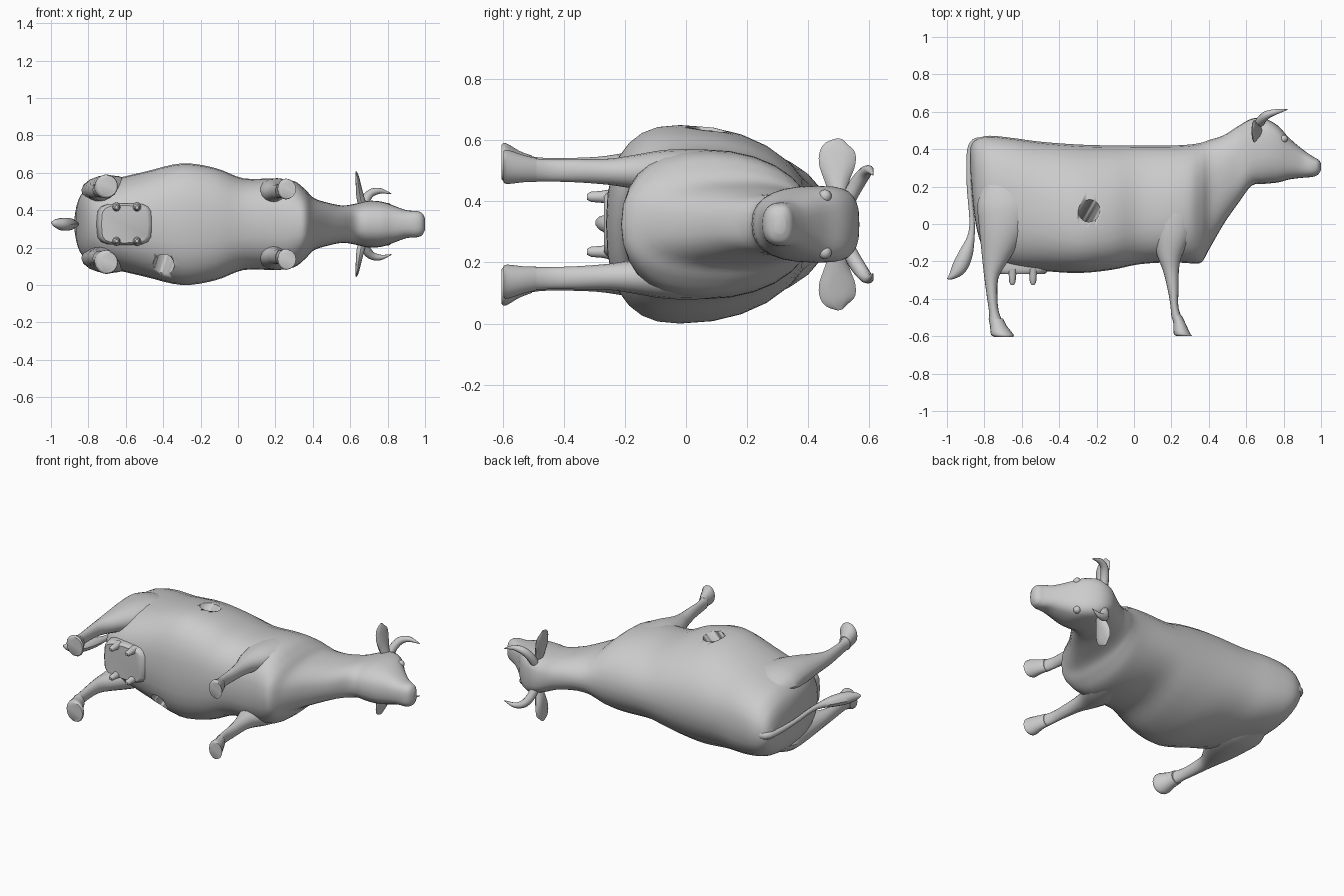
import bpy, bmesh, math
from mathutils import Vector

MID = 0.325  # height of the animal's centre plane, as it lies on its side
N = 28


def material(name, rgb):
    m = bpy.data.materials.new(name)
    m.diffuse_color = (*rgb, 1)
    return m


GREY = material("plain grey", (0.6, 0.6, 0.6))


def spline(rows, steps):
    """Smoothly interpolate every column of a table of stations."""
    out = []
    for i in range(len(rows) - 1):
        a, b = rows[max(i - 1, 0)], rows[i]
        c, d = rows[i + 1], rows[min(i + 2, len(rows) - 1)]
        for k in range(steps):
            t = k / steps
            out.append([0.5 * (2 * q + (r - p) * t + (2 * p - 5 * q + 4 * r - s) * t * t
                               + (3 * q - p - 3 * r + s) * t ** 3)
                        for p, q, r, s in zip(a, b, c, d)])
    return out + [list(rows[-1])]


def smooth(ob, angle=40):
    bpy.ops.object.select_all(action='DESELECT')
    ob.select_set(True)
    bpy.context.view_layer.objects.active = ob
    bpy.ops.object.shade_smooth_by_angle(angle=math.radians(angle))


def loft(name, rings):
    bm = bmesh.new()
    vs = [[bm.verts.new((x, y, w + MID)) for x, y, w in r] for r in rings]
    n = len(vs[0])
    for a, b in zip(vs, vs[1:]):
        for i in range(n):
            j = (i + 1) % n
            bm.faces.new((a[i], a[j], b[j], b[i]))
    bm.faces.new(vs[0])
    bm.faces.new(vs[-1])
    bmesh.ops.recalc_face_normals(bm, faces=bm.faces)
    me = bpy.data.meshes.new(name)
    bm.to_mesh(me)
    bm.free()
    me.materials.append(GREY)
    ob = bpy.data.objects.new(name, me)
    bpy.context.collection.objects.link(ob)
    smooth(ob)
    return ob


def power(v, e):
    return math.copysign(abs(v) ** e, v)


def body_ring(x, top, bot, half, mid, sq):
    """Egg-shaped section; a smaller sq makes the upper part boxier."""
    ring = []
    for i in range(N):
        t = math.tau * i / N
        c, s = math.cos(t), math.sin(t)
        if s >= 0:
            ring.append((x, mid + (top - mid) * power(s, min(sq, 1)), half * power(c, sq)))
        else:
            ring.append((x, mid + (mid - bot) * power(s, 0.8), half * power(c, 0.8)))
    return ring


def leg_ring(y, x0, x1, w, half, side, sq=1):
    ring = []
    for i in range(16):
        c, s = math.cos(math.tau * i / 16), math.sin(math.tau * i / 16)
        ring.append(((x0 + x1) / 2 + (x1 - x0) / 2 * power(c, sq), y,
                     side * (w + half * power(s, sq))))
    return ring


def sweep(name, rows, ref, side=1, n=10, steps=4):
    """Tube through x, y, w points with two cross radii; ref fixes its twist."""
    pts = spline(rows, steps)
    rings = []
    for k, (x, y, w, ra, rb) in enumerate(pts):
        p, q = pts[max(k - 1, 0)], pts[min(k + 1, len(pts) - 1)]
        d = (Vector(q[:3]) - Vector(p[:3])).normalized()
        u = d.cross(Vector(ref)).normalized()
        v = d.cross(u)
        ring = [Vector((x, y, w)) + u * ra * math.cos(math.tau * i / n)
                + v * rb * math.sin(math.tau * i / n) for i in range(n)]
        rings.append([(c.x, c.y, c.z * side) for c in ring])
    return loft(name, rings)


# trunk, neck and head: x, top, bottom, half width, widest line, upper squareness
body = loft("body", [body_ring(*r) for r in spline([
    (-0.875, 0.41, 0.30, 0.03, 0.36, 1), (-0.86, 0.44, 0.10, 0.11, 0.25, 0.9),
    (-0.83, 0.46, -0.07, 0.17, 0.18, 0.85), (-0.77, 0.472, -0.19, 0.215, 0.14, 0.82),
    (-0.65, 0.46, -0.235, 0.245, 0.10, 0.8), (-0.50, 0.44, -0.25, 0.28, 0.04, 0.9),
    (-0.30, 0.425, -0.262, 0.325, -0.02, 0.95), (-0.12, 0.42, -0.245, 0.30, -0.01, 0.95),
    (0.03, 0.42, -0.215, 0.245, 0.04, 0.95), (0.20, 0.42, -0.205, 0.245, 0.06, 0.95),
    (0.30, 0.425, -0.21, 0.23, 0.08, 0.95), (0.36, 0.435, -0.205, 0.185, 0.12, 0.95),
    (0.405, 0.45, -0.13, 0.14, 0.18, 0.95), (0.48, 0.475, 0.00, 0.115, 0.24, 0.9),
    (0.56, 0.525, 0.115, 0.10, 0.32, 0.8), (0.63, 0.563, 0.205, 0.11, 0.40, 0.65),
    (0.70, 0.563, 0.215, 0.125, 0.43, 0.6), (0.77, 0.525, 0.222, 0.12, 0.41, 0.6),
    (0.83, 0.46, 0.238, 0.10, 0.36, 0.65), (0.90, 0.40, 0.247, 0.075, 0.325, 0.75),
    (0.955, 0.362, 0.252, 0.07, 0.31, 0.8), (0.985, 0.345, 0.265, 0.058, 0.31, 0.8),
    (1.0, 0.325, 0.29, 0.03, 0.308, 0.9)], 4)])

# slanted round tunnel from the upper flank to the belly
start, end = Vector((-0.24, 0.07, 0.635)), Vector((-0.40, -0.205, 0.10))
axis = end - start
bpy.ops.mesh.primitive_cylinder_add(vertices=32, radius=0.057, depth=axis.length * 1.5,
                                    location=(start + end) / 2,
                                    rotation=axis.to_track_quat('Z', 'Y').to_euler())
tunnel = bpy.context.object
tunnel.name = "tunnel_cutter"
tunnel.data.materials.append(GREY)
smooth(tunnel)
cut = body.modifiers.new("tunnel", 'BOOLEAN')
cut.object, cut.operation, cut.solver = tunnel, 'DIFFERENCE', 'EXACT'
tunnel.hide_render = True
tunnel.hide_set(True)

# legs: y, rear x, front x, sideways centre, half thickness
FRONT = [(0.20, 0.12, 0.28, 0.17, 0.03), (0.10, 0.09, 0.33, 0.175, 0.065),
         (-0.05, 0.10, 0.31, 0.175, 0.07), (-0.17, 0.125, 0.255, 0.172, 0.055),
         (-0.25, 0.155, 0.24, 0.172, 0.043), (-0.35, 0.18, 0.238, 0.175, 0.038),
         (-0.44, 0.195, 0.237, 0.176, 0.036), (-0.50, 0.20, 0.255, 0.178, 0.038)]
REAR = [(0.25, -0.78, -0.62, 0.18, 0.03), (0.12, -0.835, -0.54, 0.18, 0.075),
        (0.00, -0.83, -0.56, 0.182, 0.08), (-0.10, -0.82, -0.61, 0.182, 0.07),
        (-0.20, -0.81, -0.675, 0.18, 0.054), (-0.29, -0.80, -0.725, 0.178, 0.043),
        (-0.40, -0.785, -0.73, 0.18, 0.037), (-0.47, -0.775, -0.722, 0.182, 0.036),
        (-0.515, -0.775, -0.705, 0.184, 0.04)]
FRONT_HOOF = [(-0.49, 0.20, 0.255, 0.178, 0.039), (-0.53, 0.21, 0.275, 0.182, 0.044),
              (-0.585, 0.212, 0.30, 0.188, 0.056), (-0.598, 0.225, 0.31, 0.188, 0.05)]
REAR_HOOF = [(-0.505, -0.778, -0.70, 0.184, 0.041), (-0.545, -0.77, -0.68, 0.192, 0.048),
             (-0.59, -0.765, -0.645, 0.202, 0.064), (-0.605, -0.745, -0.645, 0.204, 0.056)]

for side, label in ((1, "upper"), (-1, "lower")):
    for name, rows in (("front_leg", FRONT), ("rear_leg", REAR),
                       ("front_hoof", FRONT_HOOF), ("rear_hoof", REAR_HOOF)):
        loft(f"{label}_{name}", [leg_ring(*r, side) for r in spline(rows, 3)])

    # horn: curves outward, then forward to a point
    sweep(f"{label}_horn", [(0.665, 0.525, 0.07, 0.025, 0.025), (0.68, 0.555, 0.125, 0.025, 0.025),
                            (0.71, 0.583, 0.165, 0.022, 0.022), (0.76, 0.60, 0.178, 0.015, 0.015),
                            (0.82, 0.612, 0.162, 0.002, 0.002)], (0, 1, 0), side)

    # ear: flat leaf pointing sideways
    sweep(f"{label}_ear", [(0.67, 0.50, 0.09, 0.025, 0.022), (0.655, 0.495, 0.14, 0.04, 0.022),
                           (0.645, 0.495, 0.20, 0.06, 0.016), (0.638, 0.498, 0.25, 0.052, 0.01),
                           (0.632, 0.505, 0.28, 0.008, 0.003)], (1, 0, 0), side)

    # low eye and nostril bumps
    for name, loc, r in (("eye", (0.80, 0.455, 0.092), 0.022),
                         ("nostril", (0.968, 0.325, 0.046), 0.016)):
        bpy.ops.mesh.primitive_uv_sphere_add(segments=12, ring_count=8, radius=r,
                                             location=(loc[0], loc[1], MID + side * loc[2]))
        ob = bpy.context.object
        ob.name = f"{label}_{name}"
        ob.data.materials.append(GREY)
        smooth(ob)

    # teats
    for x in (-0.65, -0.54):
        loft(f"{label}_teat", [leg_ring(y, x - r, x + r, 0.09, r, side) for y, r in
                               ((-0.24, 0.026), (-0.28, 0.019), (-0.31, 0.017), (-0.325, 0.009))])

# boxy udder
loft("udder", [leg_ring(y, a, b, 0, h, 1, 0.5) for y, a, b, h in spline(
    [(-0.14, -0.765, -0.44, 0.11), (-0.21, -0.755, -0.45, 0.112),
     (-0.25, -0.745, -0.46, 0.11), (-0.268, -0.73, -0.48, 0.10)], 3)])

# tail with a flattened tuft
sweep("tail", [(-0.79, 0.44, 0, 0.02, 0.025), (-0.85, 0.435, 0, 0.022, 0.024),
               (-0.878, 0.37, 0, 0.017, 0.018), (-0.88, 0.20, 0, 0.014, 0.014),
               (-0.866, 0.02, 0, 0.014, 0.014), (-0.872, -0.07, 0.0, 0.02, 0.018),
               (-0.90, -0.16, 0.0, 0.038, 0.032), (-0.935, -0.235, 0.0, 0.04, 0.035),
               (-0.975, -0.28, 0.005, 0.018, 0.022), (-0.998, -0.292, 0.01, 0.003, 0.004)],
      (0, 0, 1))
